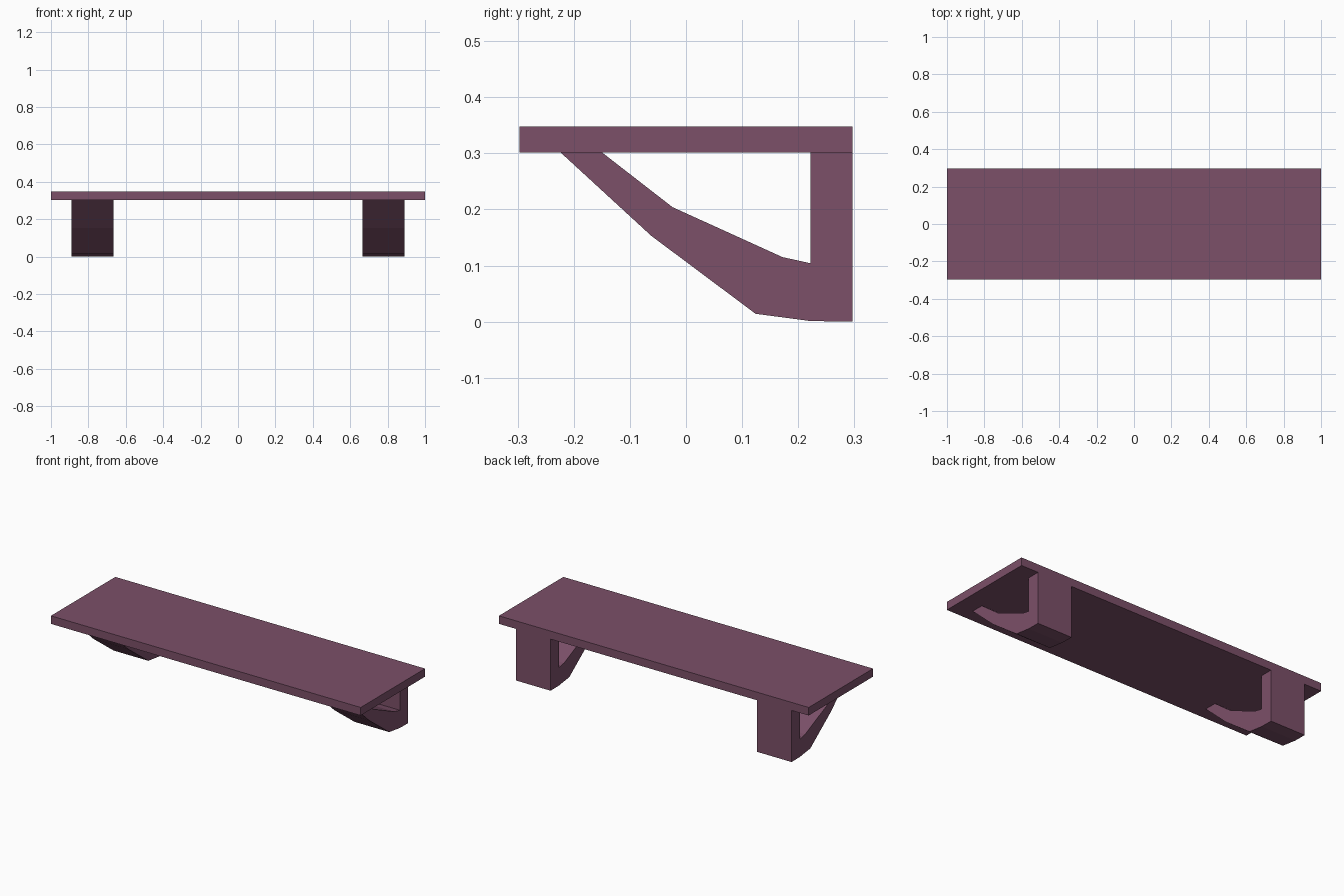
import bpy, bmesh

if "Cube" in bpy.data.objects:
    bpy.data.objects.remove(bpy.data.objects["Cube"])

plum = bpy.data.materials.new("plum")
plum.diffuse_color = (0.20, 0.08, 0.14, 1)
plum.use_nodes = True
plum.node_tree.nodes["Principled BSDF"].inputs["Base Color"].default_value = plum.diffuse_color


def extrude_profile(name, points, x0, x1):
    """Extrude a closed (y, z) outline along x from x0 to x1."""
    bm = bmesh.new()
    face = bm.faces.new([bm.verts.new((x0, y, z)) for y, z in points])
    ext = bmesh.ops.extrude_face_region(bm, geom=[face], use_keep_orig=True)
    verts = [v for v in ext["geom"] if isinstance(v, bmesh.types.BMVert)]
    bmesh.ops.translate(bm, verts=verts, vec=(x1 - x0, 0, 0))
    bmesh.ops.recalc_face_normals(bm, faces=bm.faces)
    mesh = bpy.data.meshes.new(name)
    bm.to_mesh(mesh)
    bm.free()
    mesh.materials.append(plum)
    obj = bpy.data.objects.new(name, mesh)
    bpy.context.collection.objects.link(obj)
    return obj


D, UNDER, TOP = 0.297, 0.301, 0.348

# Shelf board
extrude_profile("shelf_board", [(-D, UNDER), (D, UNDER), (D, TOP), (-D, TOP)], -1, 1)

# Wall bracket: back post with a bent brace rising to the front
bracket = [
    (-0.223, UNDER), (-0.062, 0.153), (0.124, 0.014), (0.222, 0.001), (D, 0.0),
    (D, UNDER), (0.222, UNDER), (0.222, 0.104), (0.172, 0.115), (-0.024, 0.204),
    (-0.149, UNDER),
]
for side, x in (("left", -0.778), ("right", 0.778)):
    extrude_profile(side + "_bracket", bracket, x - 0.112, x + 0.112)
